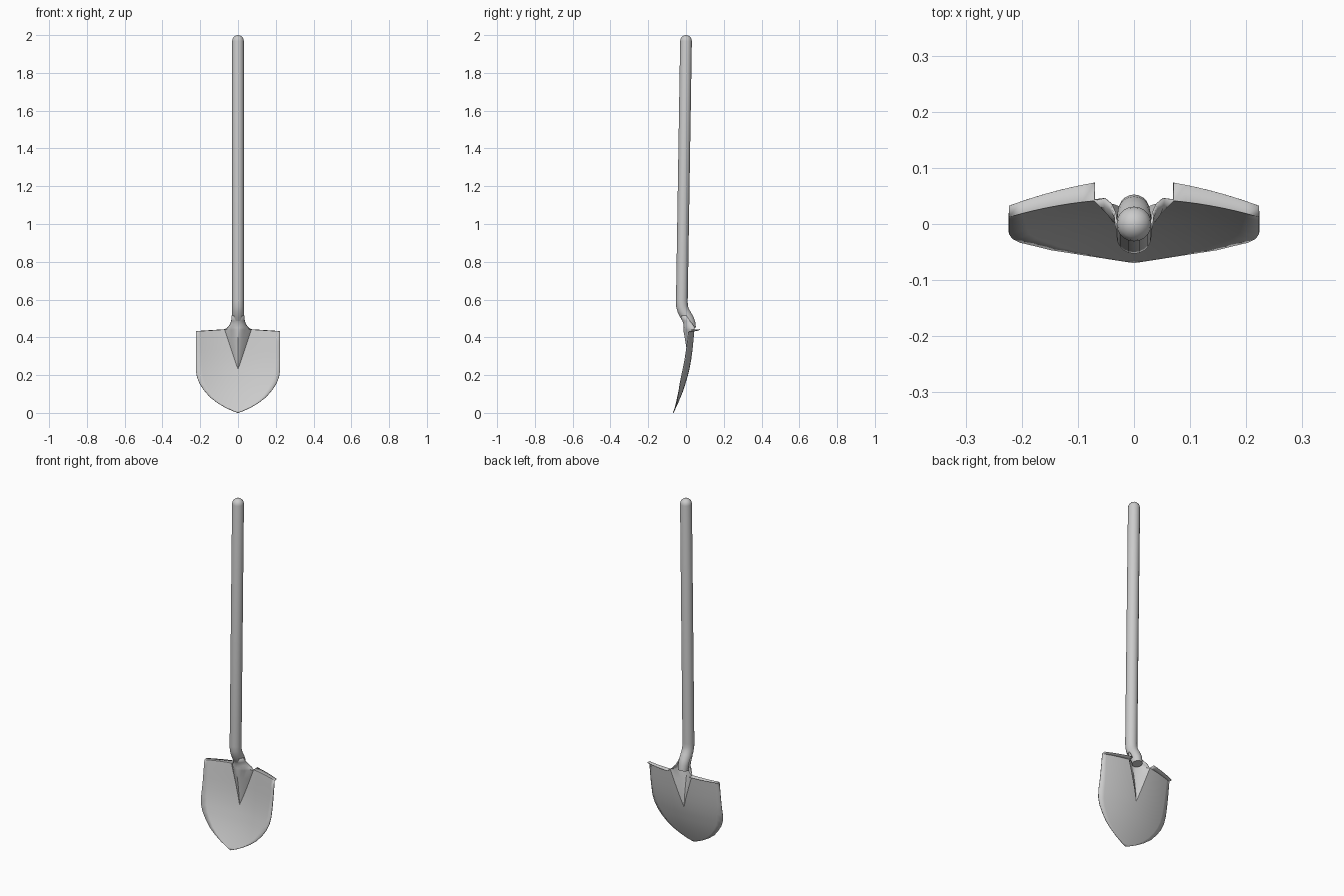
import bpy, bmesh, math
from mathutils import Vector

if "Cube" in bpy.data.objects:
    bpy.data.objects.remove(bpy.data.objects["Cube"])


def lerp_table(table, t):
    for (a, va), (b, vb) in zip(table, table[1:]):
        if t <= b:
            return va + (vb - va) * max(0, (t - a) / (b - a))
    return table[-1][1]


def finish(name, bm):
    bmesh.ops.remove_doubles(bm, verts=bm.verts, dist=0.0003)
    bmesh.ops.dissolve_degenerate(bm, edges=bm.edges, dist=0.0003)
    bmesh.ops.recalc_face_normals(bm, faces=bm.faces)
    me = bpy.data.meshes.new(name)
    bm.to_mesh(me)
    bm.free()
    ob = bpy.data.objects.new(name, me)
    bpy.context.collection.objects.link(ob)
    bpy.ops.object.select_all(action='DESELECT')
    ob.select_set(True)
    bpy.context.view_layer.objects.active = ob
    bpy.ops.object.shade_smooth_by_angle(angle=math.radians(30))
    return ob


def bridge(bm, a, b, closed=False):
    n = len(a)
    for i in range(n if closed else n - 1):
        j = (i + 1) % n
        bm.faces.new((a[i], a[j], b[j], b[i]))


# Handle: bent tube with a domed top, (y, z, radius) along its path
path = [(0.026, 0.447, 0.027), (0.021, 0.475, 0.029), (0.011, 0.497, 0.031),
        (-0.004, 0.522, 0.031), (-0.015, 0.543, 0.031), (-0.021, 0.565, 0.031),
        (-0.022, 0.59, 0.031)]
path += [(0, 1.969 + 0.031 * math.sin(a), 0.031 * math.cos(a))
         for a in [math.radians(d) for d in (0, 20, 40, 60, 76, 89.9)]]
bm = bmesh.new()
rings = []
SIDES = 20
for i, (y, z, r) in enumerate(path):
    p, q = path[max(i - 1, 0)], path[min(i + 1, len(path) - 1)]
    t = Vector((0, q[0] - p[0], q[1] - p[1])).normalized() if i < 6 else Vector((0, 0, 1))
    n = Vector((0, t.z, -t.y))
    rings.append([bm.verts.new(Vector((0, y, z)) + r * (
        Vector((1, 0, 0)) * math.cos(k * math.tau / SIDES)
        + n * math.sin(k * math.tau / SIDES))) for k in range(SIDES)])
for a, b in zip(rings, rings[1:]):
    bridge(bm, a, b, True)
bm.faces.new(rings[0])
finish("handle", bm)

# Blade: dished sheet with a raised V-shaped socket in the middle
WIDTH = [(0, 0), (0.012, 0.032), (0.03, 0.07), (0.055, 0.112), (0.085, 0.15),
         (0.12, 0.18), (0.155, 0.203), (0.19, 0.217), (0.23, 0.223), (0.43, 0.223)]
DEPTH = [(0, -0.068), (0.06, -0.04), (0.12, -0.016), (0.18, 0.003),
         (0.23, 0.016), (0.3, 0.03), (0.43, 0.046)]
IN, OUT = 6, 7


def blade_y(x, z):
    return lerp_table(DEPTH, z) - 0.65 * x * x


bm = bmesh.new()
rows = []
for z in [w[0] for w in WIDTH[:-1]] + [0.28, 0.33, 0.38, 0.43]:
    w = lerp_table(WIDTH, z)
    up = max(0, (z - 0.23) / 0.2)
    a = 0.07 * up
    row = []
    for k in range(-IN - OUT, IN + OUT + 1):
        s = abs(k)
        if s <= IN:
            x = a * s / IN
            y = blade_y(a, z) - 0.055 * up * (1 - (s / IN) ** 1.35)
        else:
            x = a + (w - a) * (s - IN) / OUT
            y = blade_y(x, z)
        dz = 0.01 * up * (1 - max(0, x - 0.07) / 0.155)
        row.append(bm.verts.new((math.copysign(x, k), y, z + dz)))
    rows.append(row)
for a, b in zip(rows, rows[1:]):
    bridge(bm, a, b)
top = rows[-1]

# Foot treads folded back along both shoulders
for side in (top[:OUT + 1], top[-OUT - 1:]):
    lip = [bm.verts.new(v.co + Vector((0, 0.031 - 0.012 * (abs(v.co.x) - 0.07) / 0.15, 0.001)))
           for v in side]
    bridge(bm, side, lip)

# Socket flare wrapping up onto the handle: z, half width, edge y, front y
prev = top[OUT:-OUT]
for z, a, ye, yf in [(0.452, 0.053, 0.046, -0.010), (0.468, 0.041, 0.036, -0.011),
                     (0.488, 0.034, 0.02, -0.017), (0.515, 0.032, 0.002, -0.031)]:
    cur = []
    for k in range(-IN, IN + 1):
        ang = k / IN * math.pi / 2
        cur.append(bm.verts.new((a * math.sin(ang), ye + (yf - ye) * math.cos(ang), z)))
    bridge(bm, prev, cur)
    prev = cur
blade = finish("blade", bm)
mod = blade.modifiers.new("sheet_thickness", 'SOLIDIFY')
mod.thickness = 0.004
mod.offset = 0
